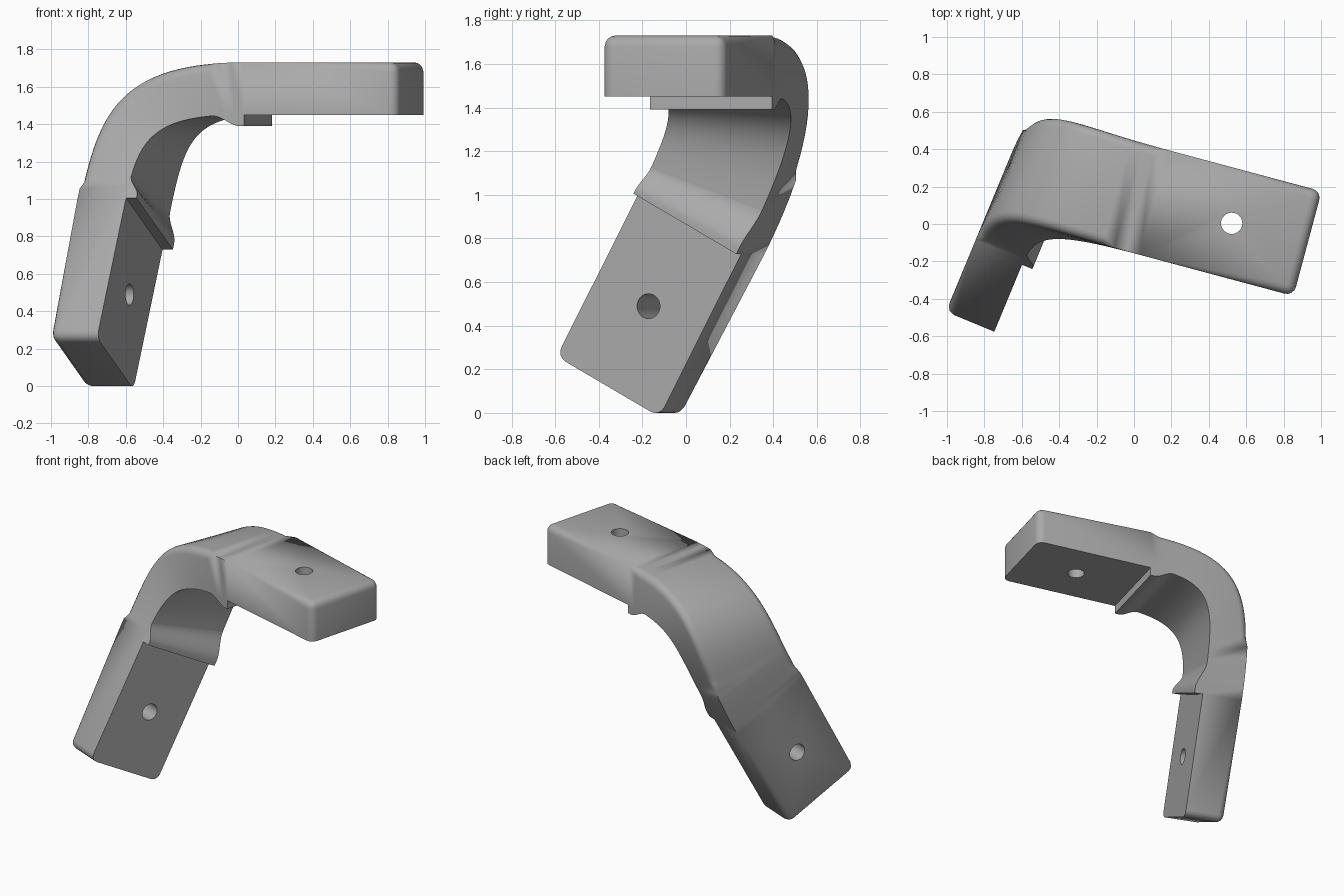
import bpy, bmesh, math
from mathutils import Vector

if "Cube" in bpy.data.objects:
    bpy.data.objects.remove(bpy.data.objects["Cube"])

HALF, THICK, ARM = 0.29, 0.28, 0.85
FILLET, HOLE_R, HOLE_DIST, LIP = 0.05, 0.057, 0.42, 0.06
STEPS = 28

# Frames of the two arms: end point, outward direction, width, inward normal
yaw, tilt = math.radians(22.5), math.radians(28.5)
trace = Vector((math.sin(yaw), math.cos(yaw), 0))
up = Vector((0, 0, 1))
a1 = math.radians(-15)
upper = dict(end=Vector((0.928, -0.105, 1.73)),
             out=Vector((math.cos(a1), math.sin(a1), 0)),
             wide=Vector((-math.sin(a1), math.cos(a1), 0)), inward=-up)
lower = dict(end=Vector((-0.915, -0.25, 0.12)),
             out=-trace * math.sin(tilt) - up * math.cos(tilt),
             wide=trace * math.cos(tilt) - up * math.sin(tilt),
             inward=Vector((math.cos(yaw), -math.sin(yaw), 0)))

metal = bpy.data.materials.new("grey metal")
metal.use_nodes = True
grey = (0.4, 0.4, 0.4, 1)
metal.diffuse_color = grey
metal.node_tree.nodes["Principled BSDF"].inputs["Base Color"].default_value = grey


def on_arm(arm, w, depth, back=0.0):
    return arm["end"] - arm["out"] * back + arm["wide"] * w + arm["inward"] * depth


def on_bend(w, depth, t):
    """Point of the elbow: a cubic from the upper arm to the lower arm."""
    k, side = depth / THICK, w / HALF
    p0, p3 = on_arm(upper, w, depth, ARM), on_arm(lower, w, depth, ARM)
    p1 = p0 - upper["out"] * (0.7 - 0.2 * k)
    p2 = p3 - lower["out"] * (0.66 - 0.16 * k + 0.13 * side)
    s = 1 - t
    return p0 * s**3 + p1 * 3 * s * s * t + p2 * 3 * s * t * t + p3 * t**3


def loft(bm, rings):
    """Skin closed rings and cap both ends."""
    rows = [[bm.verts.new(p) for p in ring] for ring in rings]
    n = len(rows[0])
    for a, b in zip(rows, rows[1:]):
        for i in range(n):
            j = (i + 1) % n
            bm.faces.new((a[i], a[j], b[j], b[i]))
    bm.faces.new(rows[0])
    bm.faces.new(rows[-1])
    return rows


def finish(name, bm):
    bmesh.ops.recalc_face_normals(bm, faces=bm.faces)
    me = bpy.data.meshes.new(name)
    bm.to_mesh(me)
    bm.free()
    me.materials.append(metal)
    ob = bpy.data.objects.new(name, me)
    bpy.context.collection.objects.link(ob)
    return ob


def activate(ob):
    bpy.ops.object.select_all(action='DESELECT')
    ob.select_set(True)
    bpy.context.view_layer.objects.active = ob


# Bent bar: both arms and the elbow in one skin
corners = [(-HALF, 0), (HALF, 0), (HALF, THICK), (-HALF, THICK)]
rings = [[on_arm(upper, *c) for c in corners]]
rings += [[on_bend(*c, i / STEPS) for c in corners] for i in range(STEPS + 1)]
rings += [[on_arm(lower, *c) for c in corners]]
bm = bmesh.new()
rows = loft(bm, rings)

# Round the rim of the outer face and the corners of the arm ends
rim = []
for a, b in zip(rows, rows[1:]):
    rim += [bm.edges.get((a[i], b[i])) for i in (0, 1)]
for r in (rows[0], rows[-1]):
    rim += [bm.edges.get((r[i], r[j])) for i, j in ((0, 1), (1, 2), (3, 0))]
bmesh.ops.bevel(bm, geom=rim, offset=FILLET, segments=4, profile=0.5,
                affect='EDGES', clamp_overlap=False)
bar = finish("bent_bar", bm)

# Screw hole through each arm
for arm in (upper, lower):
    bpy.ops.mesh.primitive_cylinder_add(
        vertices=32, radius=HOLE_R, depth=1,
        location=on_arm(arm, 0, THICK / 2, HOLE_DIST),
        rotation=arm["inward"].to_track_quat('Z', 'Y').to_euler())
    cutter = bpy.context.object
    cutter.name = "hole_cutter"
    cutter.hide_render = True
    cutter.data.materials.append(metal)
    cut = bar.modifiers.new("hole", 'BOOLEAN')
    cut.operation, cut.solver, cut.object = 'DIFFERENCE', 'EXACT', cutter
    activate(bar)
    bpy.ops.object.modifier_apply(modifier=cut.name)
    bpy.data.objects.remove(cutter)

# Lips inside the elbow: a square step that flows into the bend
parts = [bar]
for name, flip in (("upper_lip", False), ("lower_lip", True)):
    rings = []
    for i in range(13):
        d = 0.13 * i / 12
        s = min(max((d - 0.02) / 0.11, 0), 1)
        depth = THICK + LIP * (1 - s * s * (3 - 2 * s))
        t = 1 - d if flip else d
        rings.append([on_bend(w, h, t) for w, h in
                      ((-HALF, THICK), (HALF, THICK), (HALF, depth), (-HALF, depth))])
    bm = bmesh.new()
    loft(bm, rings)
    bmesh.ops.remove_doubles(bm, verts=bm.verts, dist=0.0005)
    parts.append(finish(name, bm))

for ob in parts:
    activate(ob)
    bpy.ops.object.shade_smooth_by_angle(angle=math.radians(30))
